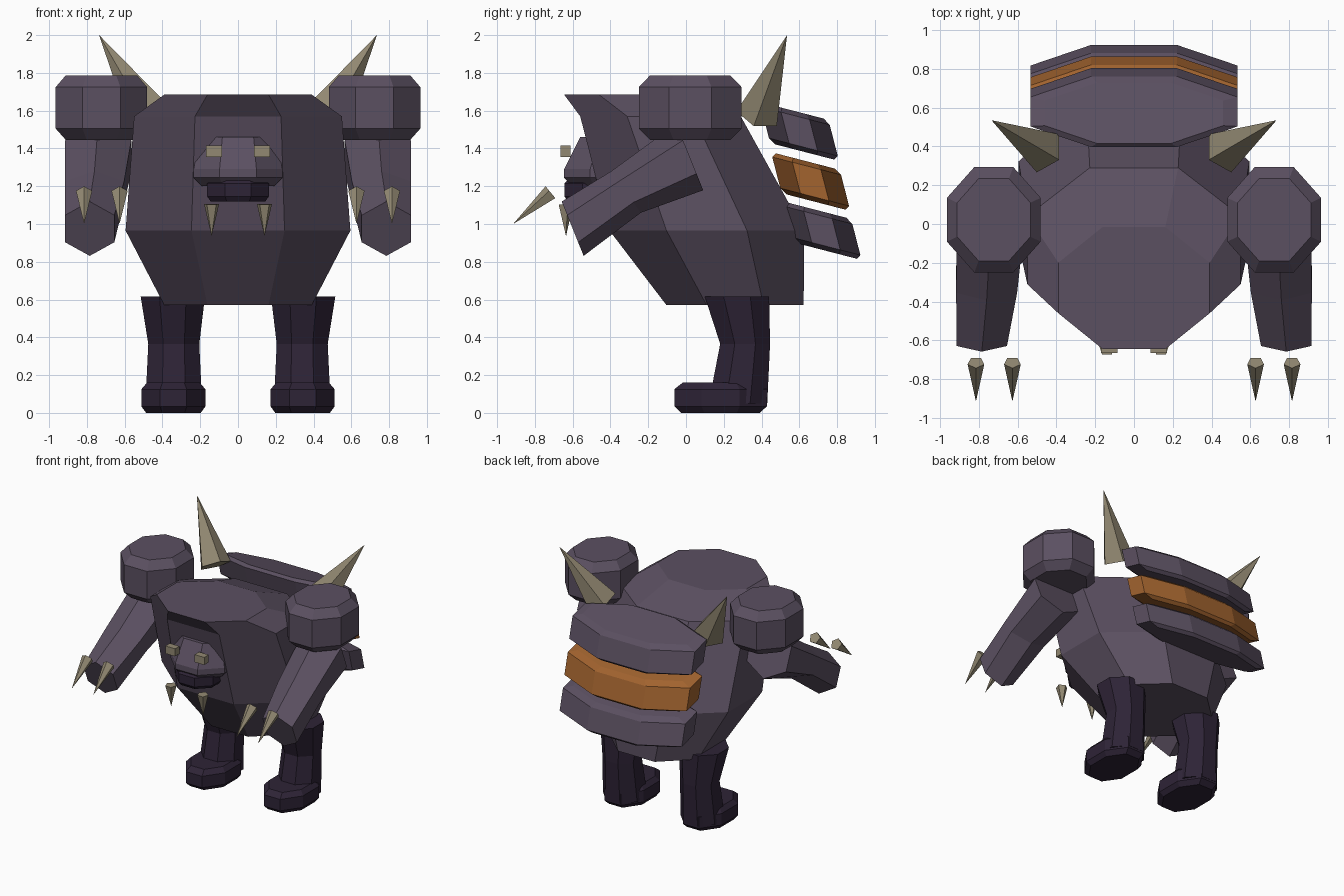
import bpy, bmesh
from math import cos, sin, pi, radians
from mathutils import Vector

cube = bpy.data.objects.get("Cube")
if cube:
    bpy.data.objects.remove(cube)


def material(name, colour):
    m = bpy.data.materials.new(name)
    m.use_nodes = True
    m.diffuse_color = (*colour, 1)
    m.node_tree.nodes["Principled BSDF"].inputs["Base Color"].default_value = (*colour, 1)
    return m


hide = material("purple grey hide", (0.105, 0.08, 0.12))
dark = material("dark purple", (0.027, 0.017, 0.037))
orange = material("burnt orange", (0.36, 0.125, 0.028))
bone = material("bone", (0.29, 0.25, 0.17))


def finish(name, bm, mat):
    bmesh.ops.recalc_face_normals(bm, faces=bm.faces)
    mesh = bpy.data.meshes.new(name)
    bm.to_mesh(mesh)
    bm.free()
    mesh.materials.append(mat)
    ob = bpy.data.objects.new(name, mesh)
    bpy.context.collection.objects.link(ob)
    return ob


def loft(name, mat, rings, side=1, sides=8):
    """Skin rings of (x, y, z, half width, half depth, tilt in degrees)."""
    bm = bmesh.new()
    loops = []
    for x, y, z, rx, ry, tilt in rings:
        t = radians(tilt)
        loop = []
        for i in range(sides):
            # Octagons sit flat side forward, hexagons point along their depth
            if sides == 8:
                a, kx, ky = (i + 0.5) * pi / 4, 1 / cos(pi / 8), 1 / cos(pi / 8)
            else:
                a, kx, ky = pi / 2 + i * 2 * pi / sides, 1 / cos(pi / 6), 1
            d = ry * ky * sin(a)
            loop.append(bm.verts.new((side * (x + rx * kx * cos(a)),
                                      y + d * cos(t), z + d * sin(t))))
        loops.append(loop)
    for lo, hi in zip(loops, loops[1:]):
        for i in range(sides):
            j = (i + 1) % sides
            bm.faces.new((lo[i], lo[j], hi[j], hi[i]))
    bm.faces.new(loops[0])
    bm.faces.new(loops[-1])
    return finish(name, bm, mat)


def spike(name, base, tip, radius, side=1, sides=5):
    """Cone from base centre to tip."""
    a, b = (Vector((side * p[0], p[1], p[2])) for p in (base, tip))
    bm = bmesh.new()
    bmesh.ops.create_cone(bm, cap_ends=True, segments=sides, radius1=radius,
                          radius2=0, depth=(b - a).length)
    rot = (b - a).to_track_quat('Z', 'Y')
    for v in bm.verts:
        v.co = rot @ v.co + (a + b) / 2
    return finish(name, bm, bone)


def box(name, mat, centre, size):
    bm = bmesh.new()
    bmesh.ops.create_cube(bm, size=1)
    for v in bm.verts:
        v.co = Vector(c + s * k for c, s, k in zip(centre, size, v.co))
    return finish(name, bm, mat)


# Hunched body leaning forward
loft("body", hide, [
    (0, 0.26, 0.57, 0.39, 0.363, 0),
    (0, 0.11, 0.965, 0.595, 0.515, 0),
    (0, -0.135, 1.57, 0.55, 0.425, 0),
    (0, -0.33, 1.685, 0.39, 0.315, 0)])

# Head and jaw set into the chest
loft("head", hide, [
    (0, -0.41, 1.2, 0.19, 0.19, 0),
    (0, -0.41, 1.245, 0.235, 0.235, 0),
    (0, -0.41, 1.29, 0.235, 0.235, 0),
    (0, -0.39, 1.46, 0.2, 0.17, 0)])
loft("jaw", dark, [
    (0, -0.48, 1.12, 0.145, 0.145, 0),
    (0, -0.48, 1.145, 0.163, 0.163, 0),
    (0, -0.48, 1.215, 0.163, 0.163, 0),
    (0, -0.48, 1.235, 0.145, 0.145, 0)])

# Three tilted back plates, the middle one orange
for name, mat, y, z in (("upper_back_plate", hide, 0.60, 1.49),
                        ("middle_back_plate", orange, 0.66, 1.225),
                        ("lower_back_plate", hide, 0.72, 0.965)):
    loft(name, mat, [(0, y - h * 0.25, z + h * 0.97, 0.535 * k, 0.188 * k, -14.5)
                     for h, k in ((-0.112, 0.86), (-0.085, 1), (0.085, 1), (0.112, 0.86))])

for side, label in ((1, "left"), (-1, "right")):
    # Shoulder ball and forward reaching arm
    loft(label + "_shoulder", hide, [
        (0.723, 0.022, z, 0.242 * k, 0.272 * k, 0)
        for z, k in ((1.445, 0.78), (1.505, 1), (1.725, 1), (1.787, 0.78))], side)
    loft(label + "_arm", hide, [
        (0.74, 0.02, 1.355, 0.175, 0.19, 112),
        (0.76, -0.317, 1.17, 0.157, 0.135, 125),
        (0.785, -0.6, 0.975, 0.13, 0.155, 112)], side, 6)
    for n, x in (("inner", 0.627), ("outer", 0.815)):
        spike(f"{label}_{n}_claw", (x, -0.715, 1.165), (x, -0.915, 1.0), 0.045, side)

    # Leg and foot
    loft(label + "_leg", dark, [
        (0.345, 0.27, 0.615, 0.17, 0.17, 0),
        (0.34, 0.313, 0.365, 0.135, 0.132, 0),
        (0.34, 0.275, 0.05, 0.15, 0.155, 0)], side)
    loft(label + "_foot", dark, [
        (0.342, 0.183, z, 0.17 * k, 0.245 * k, 0)
        for z, k in ((0, 0.85), (0.035, 1), (0.125, 1), (0.16, 0.82))], side)

    # Horn, fang and eye
    spike(label + "_horn", (0.47, 0.38, 1.575), (0.735, 0.535, 2.0), 0.12, side)
    spike(label + "_fang", (0.14, -0.64, 1.105), (0.14, -0.635, 0.935), 0.042, side)
    box(label + "_eye", bone, (side * 0.128, -0.638, 1.385), (0.085, 0.055, 0.06))
